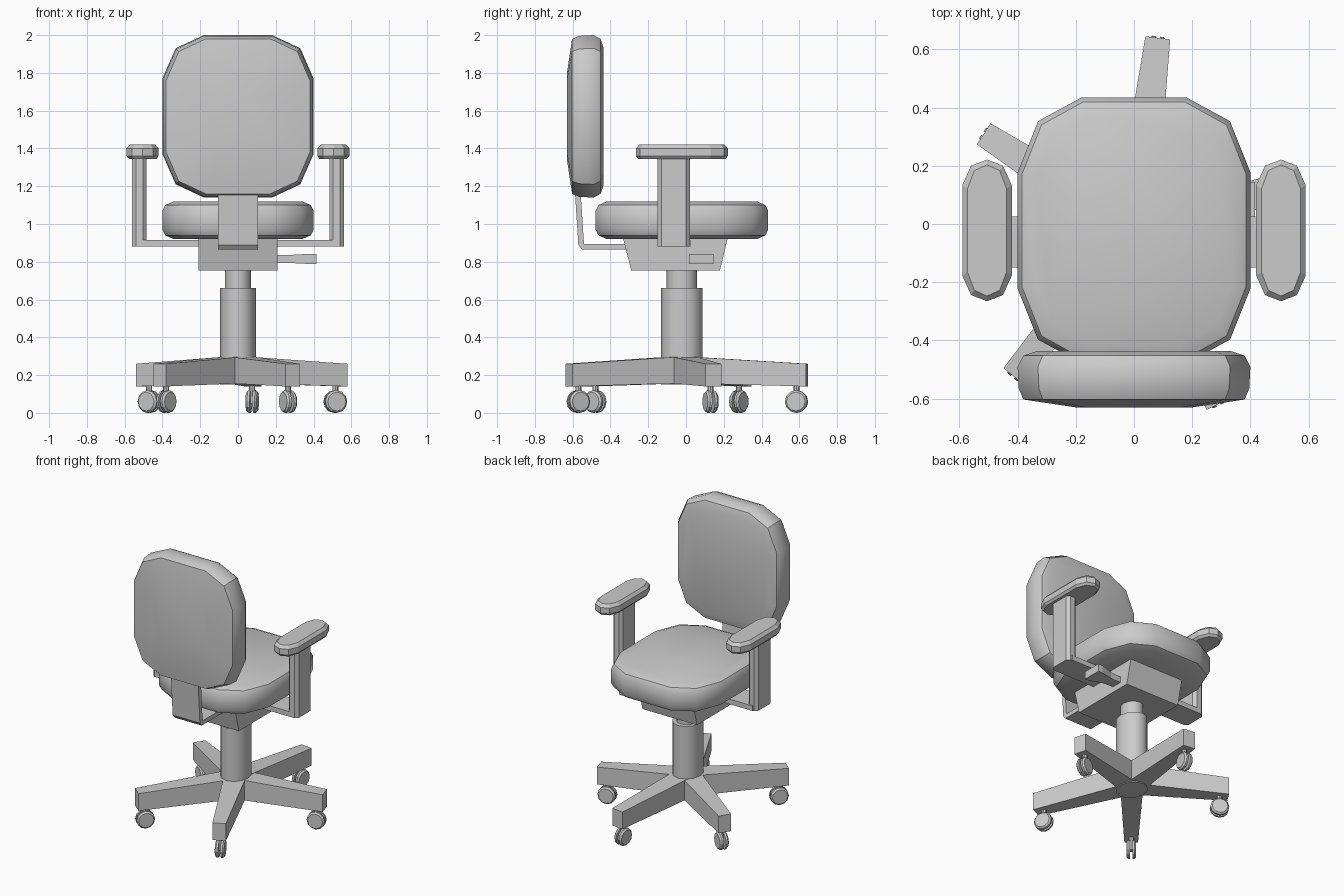
import bpy, bmesh, math
from mathutils import Vector

if "Cube" in bpy.data.objects:
    bpy.data.objects.remove(bpy.data.objects["Cube"])


def loft(name, rings, smooth=False):
    """Skin a closed solid through rings of 3D points."""
    bm = bmesh.new()
    loops = [[bm.verts.new(p) for p in ring] for ring in rings]
    n = len(loops[0])
    for a, b in zip(loops, loops[1:]):
        for i in range(n):
            j = (i + 1) % n
            bm.faces.new((a[i], a[j], b[j], b[i]))
    bm.faces.new(loops[0])
    bm.faces.new(loops[-1])
    bmesh.ops.recalc_face_normals(bm, faces=bm.faces)
    me = bpy.data.meshes.new(name)
    bm.to_mesh(me)
    bm.free()
    ob = bpy.data.objects.new(name, me)
    bpy.context.collection.objects.link(ob)
    if smooth:
        bpy.context.view_layer.objects.active = ob
        ob.select_set(True)
        bpy.ops.object.shade_smooth_by_angle(angle=math.radians(35))
        ob.select_set(False)
    return ob


def outline(quarter, inset=0.0):
    """Mirror a quarter outline to a full one, shrunk by inset."""
    hx = max(p[0] for p in quarter)
    hy = max(p[1] for p in quarter)
    q = [(x * (hx - inset) / hx, y * (hy - inset) / hy) for x, y in quarter]
    r = q[::-1]
    full = q + [(-x, y) for x, y in r] + [(-x, -y) for x, y in q] + [(x, -y) for x, y in r]
    return [p for i, p in enumerate(full) if math.dist(p, full[i - 1]) > 1e-6]


def ellipse(rx, ry, n):
    return [(rx * math.cos(math.tau * i / n), ry * math.sin(math.tau * i / n)) for i in range(n)]


def slab(name, pts, x0, x1):
    """Extrude a side profile (y, z) along x."""
    return loft(name, [[(x, y, z) for y, z in pts] for x in (x0, x1)])


CY = -0.022

# seat cushion
seat_q = [(.40, .20), (.33, .375), (.18, .457)]
loft("seat", [[(x, y + CY, z) for x, y in outline(seat_q, d)] for d, z in
              ((.06, .92), (.015, .94), (0, .97), (0, 1.07), (.015, 1.10), (.06, 1.12))], True)

# backrest cushion with a crowned outer face
back_q = [(.40, .20), (.33, .36), (.18, .43)]
loft("backrest", [[(x, y, z + 1.57) for x, z in outline(back_q, d)] for d, y in
                  ((.065, -.437), (.02, -.452), (0, -.49), (.004, -.565), (.02, -.603), (.2, -.63))], True)

# bent plate carrying the backrest
slab("back_bracket", [(-.59, 1.2), (-.57, .89), (-.55, .865), (-.28, .865),
                      (-.28, .895), (-.54, .895), (-.56, 1.2)], -.105, .105)

# tilt mechanism under the seat
slab("mechanism", [(-.335, .93), (-.29, .755), (.18, .755), (.222, .93)], -.21, .21)

# height lever: thin stem and paddle
loft("lever", [[(x, .08 + sy * w, .815 + sz * h) for sy, sz in ((-1, -1), (1, -1), (1, 1), (-1, 1))]
               for x, w, h in ((.18, .035, .02), (.29, .04, .022), (.38, .065, .027), (.415, .065, .027))])

# gas column
for name, rx, ry, z0, z1 in (("column_upper", .07, .08, .6, .77), ("column_lower", .095, .11, .15, .66)):
    loft(name, [[(x, y + CY, z) for x, y in ellipse(rx, ry, 12)] for z in (z0, z1)], True)

# armrests: pad, post and support bar on each side
pad_q = [(.085, .155), (.055, .222), (0, .2435)]
post_q = [(.038, .065), (.018, .085)]
for side, s in (("left", -1), ("right", 1)):
    loft(f"arm_pad_{side}", [[(s * .505 + x, y + CY, z) for x, y in outline(pad_q, d)]
                             for d, z in ((.012, 1.345), (0, 1.36), (0, 1.40), (.018, 1.42))])
    loft(f"arm_post_{side}", [[(s * .522 + x, y - .065, z) for x, y in outline(post_q)]
                              for z in (.88, 1.36)])
    slab(f"arm_bar_{side}", [(-.15, .88), (.025, .88), (.025, .915), (-.15, .915)], s * .15, s * .53)

# five-star base, each leg with a twin-wheel caster
casters = [(.075, .585), (-.47, .28), (-.38, -.48), (.265, -.57), (.515, .13)]
centre = Vector((0, CY, 0))
up = Vector((0, 0, 1))
for k, (cx, cy) in enumerate(casters, 1):
    hub = Vector((cx, cy, 0))
    out = (hub - centre).normalized()
    side = up.cross(out)
    tip = hub + out * .055
    loft(f"leg_{k}", [[p + side * (sx * w) + up * z for sx, z in ((-1, lo), (1, lo), (1, hi), (-1, hi))]
                      for p, w, lo, hi in ((centre, .072, .158, .30), (tip, .043, .14, .26))])
    loft(f"caster_stem_{k}", [[hub + Vector((x, y, z)) for x, y in ellipse(.016, .016, 8)]
                              for z in (.05, .15)])
    for tag, s in (("a", -1), ("b", 1)):
        loft(f"caster_wheel_{k}{tag}",
             [[hub + side * (s * t) + out * u + up * (v + .06) for u, v in ellipse(r, r, 12)]
              for t, r in ((.007, .06), (.02, .06), (.03, .05))])
